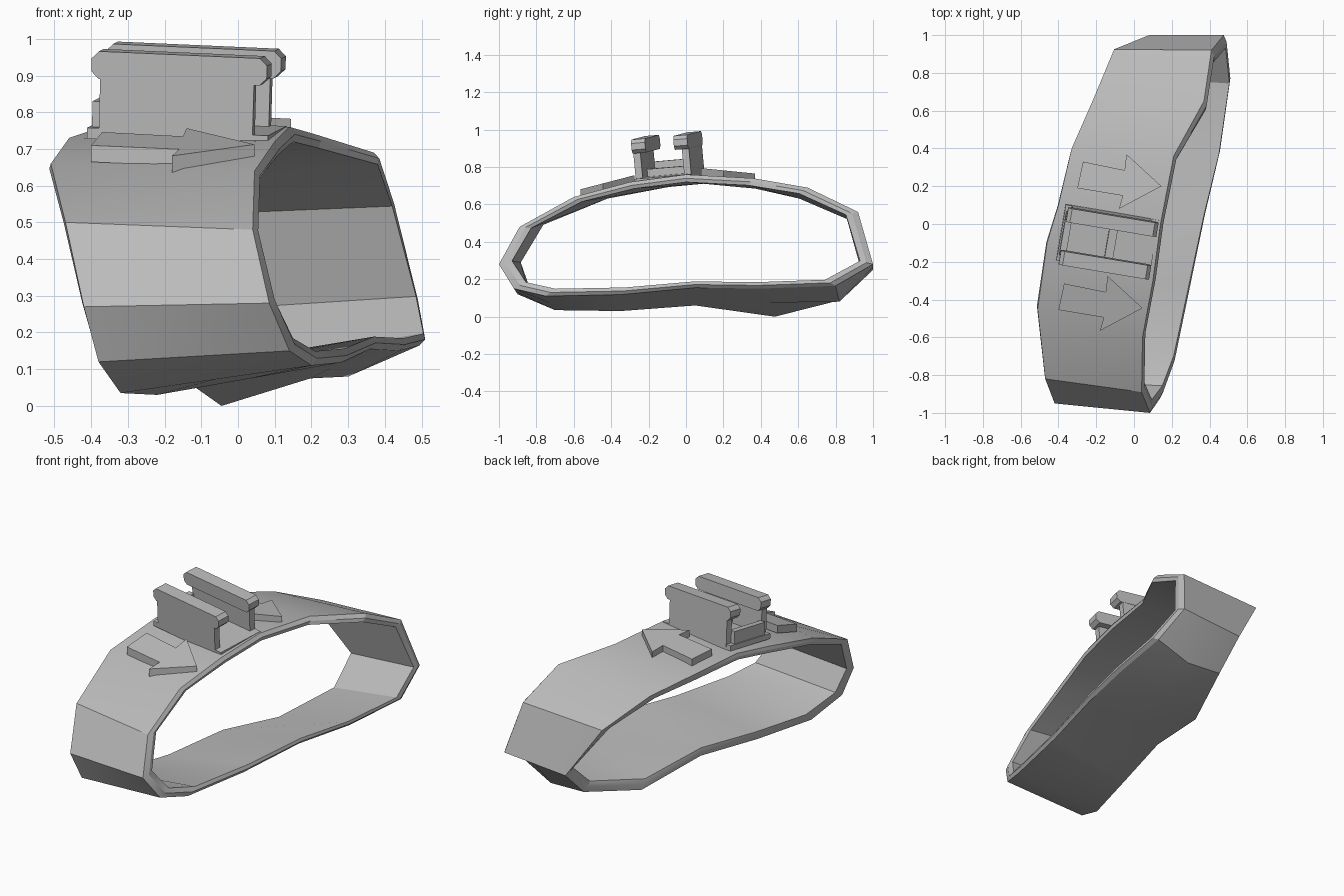
import bpy, bmesh, math
from mathutils import Vector, Matrix, Euler

cube = bpy.data.objects.get("Cube")
if cube:
    bpy.data.objects.remove(cube, do_unlink=True)

grey = bpy.data.materials.new("mid_grey")
grey.use_nodes = True
grey.diffuse_color = (0.5, 0.5, 0.5, 1)
grey.node_tree.nodes["Principled BSDF"].inputs["Base Color"].default_value = (0.5, 0.5, 0.5, 1)


def make_object(name, bm, smooth=None):
    bmesh.ops.recalc_face_normals(bm, faces=bm.faces)
    mesh = bpy.data.meshes.new(name)
    bm.to_mesh(mesh)
    bm.free()
    mesh.materials.append(grey)
    obj = bpy.data.objects.new(name, mesh)
    bpy.context.collection.objects.link(obj)
    if smooth:
        bpy.ops.object.select_all(action="DESELECT")
        obj.select_set(True)
        bpy.context.view_layer.objects.active = obj
        bpy.ops.object.shade_smooth_by_angle(angle=math.radians(smooth))
    return obj


# Band: two skewed rims, starting at the front end and running over the top
left_rim = [(.085, -1, .28), (.04, -.89, .48), (.045, -.6, .64), (.10, -.3, .72),
            (.14, 0, .76), (.21, .36, .74), (.37, .65, .69), (.41, .92, .56),
            (.475, 1, .28), (.495, .8, .165), (.44, .4, .15), (.36, .05, .155),
            (.28, -.35, .118), (.2, -.75, .11), (.14, -.92, .15)]
right_rim = [(-.42, -.95, .27), (-.47, -.82, .5), (-.51, -.45, .66), (-.46, -.1, .73),
             (-.40, .1, .75), (-.33, .4, .72), (-.22, .65, .66), (-.105, .925, .535),
             (.08, 1, .25), (.08, .83, .09), (-.045, .475, 0), (-.13, .05, .06),
             (-.22, -.35, .03), (-.32, -.7, .035), (-.38, -.9, .12)]

# Outer wall bulges at the lower back corner
middle = [(Vector(a) + Vector(b)) / 2 for a, b in zip(left_rim, right_rim)]
middle[9] = Vector((.3, .82, .08))


def inset(rim, amount, push):
    # Shrink a rim towards the band's middle and slide it sideways
    return [(x + push, y * (1 - amount), .43 + (z - .43) * (1 - 1.75 * amount))
            for x, y, z in rim]


bm = bmesh.new()
loops = [left_rim, inset(left_rim, .035, .015), inset(left_rim, .07, .01),
         inset(right_rim, .07, 0), inset(right_rim, .035, -.004), right_rim, middle]
rings = [[bm.verts.new(p) for p in loop] for loop in loops]
for a, b in zip(rings, rings[1:] + rings[:1]):
    for i in range(len(a)):
        j = (i + 1) % len(a)
        bm.faces.new((a[i], a[j], b[j], b[i]))
make_object("band", bm, 20)

# Mount frame, turned and tilted to sit on the band
mount = (Matrix.Translation((-.14, -.085, .745))
         @ Euler((math.radians(5), math.radians(2.5), math.radians(-9.5))).to_matrix().to_4x4())


def box(name, centre, size, corner=0):
    bm = bmesh.new()
    bmesh.ops.create_cube(bm, size=1)
    bmesh.ops.scale(bm, vec=size, verts=bm.verts)
    if corner:
        ends = [e for e in bm.edges
                if abs((e.verts[0].co - e.verts[1].co).normalized().y) > .9]
        bmesh.ops.bevel(bm, geom=ends, offset=corner, segments=1, affect="EDGES")
    bmesh.ops.translate(bm, vec=centre, verts=bm.verts)
    bmesh.ops.transform(bm, matrix=mount, verts=bm.verts)
    return make_object(name, bm)


box("mount_plate", (0, 0, 0), (.5, .3, .03))
for side, name in ((-1, "front"), (1, "back")):
    box(name + "_rail_web", (-.005, side * .132, .08), (.425, .038, .17))
    box(name + "_rail_cap", (0, side * .115, .188), (.485, .075, .075), .02)
box("end_stop", (-.225, 0, .045), (.035, .23, .08))
box("floor_rib", (.02, 0, .03), (.045, .24, .05))

# Raised arrows in front of and behind the mount
arrow = [(-.2, .1), (.02, .055), (.03, .14), (.215, -.03),
         (-.01, -.15), (.01, -.08), (-.23, -.04)]


def make_arrow(name, centre, slope):
    bm = bmesh.new()
    c = Vector(centre)
    face = bm.faces.new([bm.verts.new(c + Vector((x, y, y * slope))) for x, y in arrow])
    base = bmesh.ops.extrude_face_region(bm, geom=[face])["geom"]
    bmesh.ops.translate(bm, vec=(0, 0, -.045),
                        verts=[v for v in base if isinstance(v, bmesh.types.BMVert)])
    make_object(name, bm)


make_arrow("front_arrow", (-.17, -.415, .72), .26)
make_arrow("back_arrow", (-.07, .23, .779), -.1)
